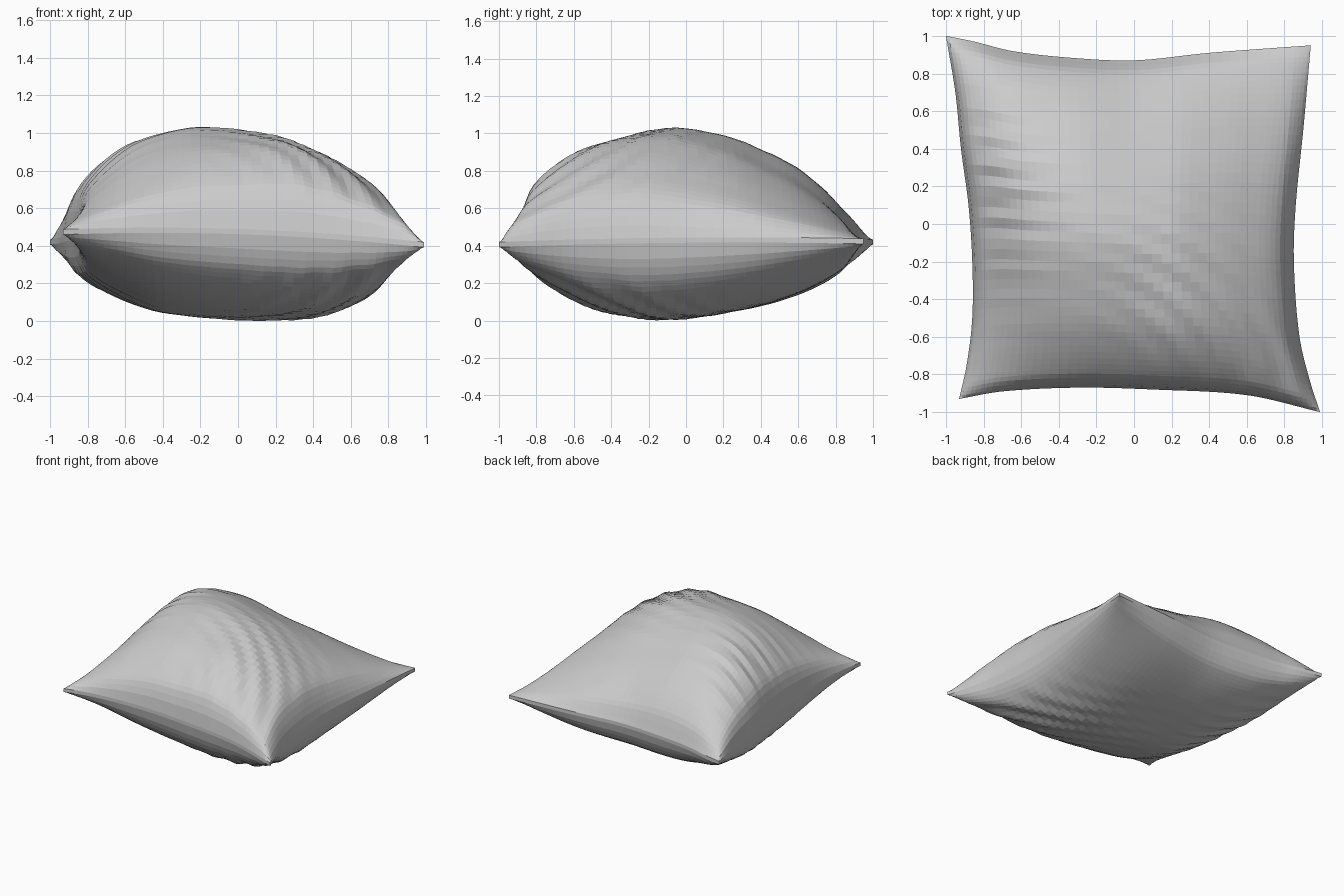
import bpy, bmesh, math

cube = bpy.data.objects.get("Cube")
if cube:
    bpy.data.objects.remove(cube, do_unlink=True)

N = 46             # cells per side
HALF_SEAM = 0.014  # half the seam thickness


def curve(points, t):
    """Smooth value at t through (t, value) points."""
    last = len(points) - 1
    i = 0
    while i < last - 1 and t > points[i + 1][0]:
        i += 1

    def slope(k):
        a, b = points[max(k - 1, 0)], points[min(k + 1, last)]
        return (b[1] - a[1]) / (b[0] - a[0])

    (t0, v0), (t1, v1) = points[i], points[i + 1]
    d = t1 - t0
    s = (t - t0) / d
    blend = s * s * (3 - 2 * s)
    return (v0 + (v1 - v0) * blend + d * slope(i) * s * (1 - s) ** 2
            - d * slope(i + 1) * s * s * (1 - s))


# Outline edges, each stored as position along the side and the other coordinate
FRONT = [(-.93, -.93), (-.7, -.89), (-.3, -.87), (.1, -.88), (.6, -.91), (.99, -1)]
BACK = [(-1, 1), (-.85, .97), (-.65, .92), (-.35, .885), (0, .87), (.4, .91), (.94, .95)]
LEFT = [(-.93, -.93), (-.75, -.89), (-.5, -.86), (-.2, -.86), (.1, -.88), (.4, -.92), (.7, -.95), (1, -1)]
RIGHT = [(-1, .99), (-.85, .94), (-.6, .88), (-.2, .85), (.1, .86), (.5, .9), (.95, .94)]

# Fullness across the width and the depth, for each face
TOP_X = [(-1, 0), (-.98, .24), (-.92, .46), (-.69, .79), (-.46, .94), (-.2, 1), (.23, .91), (.46, .77), (.69, .58), (.9, .35), (.975, .14), (1, 0)]
TOP_Y = [(-1, 0), (-.98, .2), (-.92, .42), (-.69, .73), (-.46, .89), (-.1, 1), (.23, .89), (.46, .73), (.69, .54), (.92, .24), (1, 0)]
LOW_X = [(-1, 0), (-.98, .25), (-.92, .48), (-.69, .76), (-.46, .93), (0, 1), (.35, .97), (.58, .88), (.8, .68), (.92, .46), (.98, .22), (1, 0)]
LOW_Y = [(-1, 0), (-.98, .2), (-.92, .42), (-.69, .73), (-.46, .9), (-.1, 1), (.35, .87), (.69, .65), (.92, .38), (.98, .17), (1, 0)]


def edge_point(points, s):
    """Point at fraction s along an outline edge."""
    t = points[0][0] + (points[-1][0] - points[0][0]) * s
    return t, curve(points, t)


def outline(u, v):
    """Blend the four outline edges into a filled patch."""
    a, b = (u + 1) / 2, (v + 1) / 2
    f, k = edge_point(FRONT, a), edge_point(BACK, a)
    l, r = edge_point(LEFT, b)[::-1], edge_point(RIGHT, b)[::-1]
    corners = [(FRONT[0], (1 - a) * (1 - b)), (FRONT[-1], a * (1 - b)),
               (BACK[0], (1 - a) * b), (BACK[-1], a * b)]
    return [(1 - b) * f[i] + b * k[i] + (1 - a) * l[i] + a * r[i]
            - sum(c[i] * w for c, w in corners) for i in (0, 1)]


def seam_height(u, v):
    """Slightly twisted seam that bows up along the front and right sides."""
    front = .035 * max(0, -v) ** 4 * (1 - u * u)
    right = .015 * max(0, u) ** 4 * (1 - v * v)
    return .427 - .016 * u - .009 * v + .018 * u * v + front + right


def stuffing(u, v, swell):
    """Fill more along the front right to back left diagonal; flatten the tips."""
    w = u * v
    across = (math.sqrt(w * w + .0025) - w) / 2
    return (1 - swell * (.33 * w - across)) * (1 - .45 * w * w)


def wrinkles(x, y, u, v):
    """Folds gathered at the left seam and sweeping round to the front right."""
    rim = min(1, 6 * (1 - abs(u))) * min(1, 6 * (1 - abs(v)))
    left = math.exp(-((u + .9) / .4) ** 2) * math.exp(-((y - .2) / .45) ** 2)
    r = math.hypot(.75 * (x + .6), y + 1)
    sweep = math.exp(-((r - .9) / .4) ** 2) / (1 + math.exp(-6 * (x - .1)))
    return rim * (.012 * left * math.sin(44 * y) + .011 * sweep * math.sin(46 * r))


def spacing(i):
    """Grid lines gather towards the seam."""
    s = 2 * i / N - 1
    return .35 * s + .65 * math.sin(s * math.pi / 2)


bm = bmesh.new()


def panel(side, px, py, height, swell):
    grid = []
    for j in range(N + 1):
        row = []
        for i in range(N + 1):
            u, v = spacing(i), spacing(j)
            x, y = outline(u, v)
            puff = max(0, curve(px, u)) * max(0, curve(py, v)) * height
            puff = puff * stuffing(u, v, swell) + wrinkles(x, y, u, v)
            z = seam_height(u, v) + side * (HALF_SEAM + puff)
            row.append(bm.verts.new((x, y, z)))
        grid.append(row)
    for j in range(N):
        for i in range(N):
            bm.faces.new((grid[j][i], grid[j][i + 1], grid[j + 1][i + 1], grid[j + 1][i]))
    return (grid[0][:-1] + [row[-1] for row in grid[:-1]]
            + grid[-1][:0:-1] + [row[0] for row in grid[:0:-1]])


# Top and bottom panels joined by a thin seam band
top_rim = panel(1, TOP_X, TOP_Y, .578, .65)
low_rim = panel(-1, LOW_X, LOW_Y, .408, .25)
for i in range(len(top_rim)):
    bm.faces.new((top_rim[i - 1], low_rim[i - 1], low_rim[i], top_rim[i]))
bmesh.ops.recalc_face_normals(bm, faces=bm.faces)

# Rest on the ground
lowest = min(v.co.z for v in bm.verts)
bmesh.ops.translate(bm, verts=bm.verts, vec=(0, 0, -lowest))

mesh = bpy.data.meshes.new("pillow")
bm.to_mesh(mesh)
bm.free()
pillow = bpy.data.objects.new("pillow", mesh)
bpy.context.collection.objects.link(pillow)

# Plain grey cloth
cloth = bpy.data.materials.new("grey cloth")
cloth.use_nodes = True
color = (.6, .6, .6, 1)
cloth.diffuse_color = color
cloth.node_tree.nodes["Principled BSDF"].inputs["Base Color"].default_value = color
mesh.materials.append(cloth)
